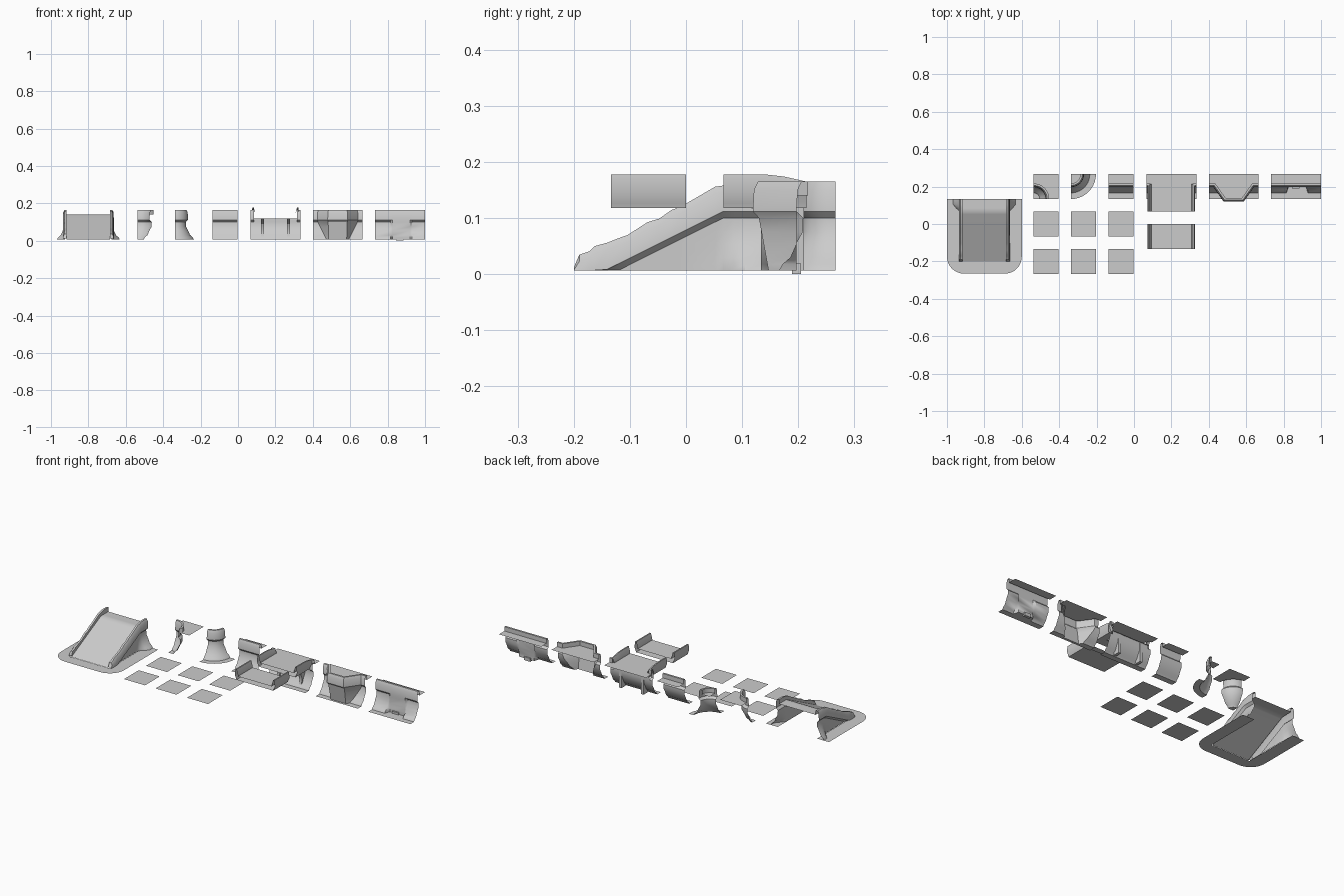
import bpy, math

if "Cube" in bpy.data.objects:
    bpy.data.objects.remove(bpy.data.objects["Cube"])

G, P = 0.007, 0.14          # ground level, upper floor level
T = 1 / 15                  # half of one tile
# wall section: (distance in front of wall line, height), ground -> upper floor
WALL = [(T, G), (.034, G), (.028, .018), (.014, .03), (.003, .055), (-.008, .075), (-.009, .10),
        (.003, .112), (.001, .15), (-.006, .165), (-.017, .165), (-.017, P), (-T, P)]


def mesh(name, verts, faces, smooth=True):
    me = bpy.data.meshes.new(name)
    me.from_pydata(verts, [], faces)
    me.validate()
    ob = bpy.data.objects.new(name, me)
    bpy.context.collection.objects.link(ob)
    if smooth:
        bpy.ops.object.select_all(action='DESELECT')
        ob.select_set(True)
        bpy.context.view_layer.objects.active = ob
        bpy.ops.object.shade_smooth_by_angle(angle=math.radians(32))
    return ob


def loft(name, rows, closed=False, flip=False):
    """Skin between rows of points."""
    n, m = len(rows), len(rows[0])
    faces = []
    for r in range(n if closed else n - 1):
        q = (r + 1) % n
        for c in range(m - 1):
            f = (r * m + c, r * m + c + 1, q * m + c + 1, q * m + c)
            faces.append(f[::-1] if flip else f)
    return mesh(name, [p for row in rows for p in row], faces)


def box(name, x0, x1, y0, y1, z0, z1):
    v = [(x, y, z) for x in (x0, x1) for y in (y0, y1) for z in (z0, z1)]
    f = [(0, 1, 3, 2), (4, 6, 7, 5), (0, 4, 5, 1), (2, 3, 7, 6), (0, 2, 6, 4), (1, 5, 7, 3)]
    return mesh(name, v, f, False)


def quad(name, x0, x1, y0, y1, z):
    return mesh(name, [(x0, y0, z), (x1, y0, z), (x1, y1, z), (x0, y1, z)], [(0, 1, 2, 3)], False)


def straight(name, x0, x1, section=WALL):
    return loft(name, [[(x, .2 - d, z) for x in (x0, x1)] for d, z in section])


# loose floor tiles
for i, x in enumerate((-.47, -.27, -.07)):
    for j, y in enumerate((0, -.2)):
        quad(f"floor_tile_{i}_{j}", x - T, x + T, y - T, y + T, G)

# straight wall
straight("straight_wall", -.07 - T, -.07 + T)

# outer corner: upper floor inside the arc
N = 10
cx, cy = -.27 - T, .2 + T
loft("outer_corner_wall", [[(cx + (T + d) * math.sin(a), cy - (T + d) * math.cos(a), z)
     for a in [k * math.pi / 2 / N for k in range(N + 1)]] for d, z in WALL])

# inner corner: ground inside the arc, upper floor fills the square tile
cx, cy = -.47 - T, .2 - T
rows = []
for i, (d, z) in enumerate(WALL):
    row = []
    for k in range(N + 1):
        a = k * math.pi / 2 / N
        s, c = math.sin(a), math.cos(a)
        r = T - d if i < len(WALL) - 1 else 2 * T / max(s, c)
        row.append((cx + r * s, cy + r * c, z))
    rows.append(row)
loft("inner_corner_wall", rows)

# wall with central buttress and drain
xs = [.733, .815, .825, .92, .93, 1.0]
rows = []
for i, (d, z) in enumerate(WALL):
    low = 0 < i < 7
    rows.append([(x, .2 - (.003 if low and k in (2, 3) else d), z) for k, x in enumerate(xs)])
loft("buttress_wall", rows)
box("drain_block", .845, .885, .189, .205, 0, .019)

# wall with projecting bay: tapered below the trim
B = .533


def bay_row(d, z, hw, hn, front):
    h = [-2 * T, -hw, -hn, hn, hw, 2 * T]
    y = [.2 - d, .2 - d, front, front, .2 - d, .2 - d]
    return [(B + a, b, z) for a, b in zip(h, y)]


rows = []
for i, (d, z) in enumerate(WALL):
    t = min(1, (z - G) / .093)                       # taper of the lower part
    if i == 0:
        row = bay_row(d, z, .075, .045, .2 - d)
    elif i < 7:
        row = bay_row(d, z, .06 + .046 * t, .048 + .003 * t, .147 - .017 * t)
    elif i < 12:
        row = bay_row(d, z, .107 + d * .5, .052 + d * .5, .122 - d)
    else:
        row = bay_row(d, z, .1, .045, .2 - d)
    rows.append(row)
loft("bay_wall", rows)

# bridge trough section, right half: (half width, height); None = rail top
HALF = [(.117, .118), (.119, .126), (.127, .145), (.123, None), (.116, None), (.108, .15), (.107, P)]


def trough(name, x, stations):
    sec = HALF + [(-h, z) for h, z in reversed(HALF)]
    return loft(name, [[(x + h, y, top if z is None else z) for y, top in stations]
                       for h, z in sec], closed=True)


trough("bridge_span", .2, [(-2 * T, .178), (0, .178)])
trough("bridge_landing", .2, [(T, .178), (.14, .178), (.175, .174), (.215, .165)])

# wall carrying the landing
straight("landing_wall_left", .2 - 2 * T, .085)
straight("landing_wall_right", .315, .2 + 2 * T)
straight("landing_wall_middle", .085, .315, WALL[:7] + [(-.009, .12)])
quad("landing_floor", .085, .315, .2, .2 + T, P)
for s in (-1, 1):                                    # curved brackets
    side = [(.21, G), (.172, G), (.18, .03), (.182, .06), (.17, .09), (.145, .108), (.11, .12), (.21, .12)]
    loft("bracket_" + ("left" if s < 0 else "right"),
         [[(.2 + s * .07 + w, y, z) for w in (-.008, .008)] for y, z in side], closed=True)
    x = .2 + s * .07
    for w in (-.008, .008):
        pts = [(x + w, y, z) for y, z in side]
        mesh("bracket_face", pts, [tuple(range(len(pts)))[::1 if w > 0 else -1]], False)

# ramp: stations of (y, parapet top)
R = -.8
TOPS = [(-.2, .012), (-.19, .035), (-.172, .041), (-.163, .05), (-.141, .056), (-.118, .065), (-.104, .07),
        (-.068, .093), (-.048, .099), (-.025, .115), (-.01, .12), (.052, .156), (T, .158), (.085, .164),
        (.105, .165), (2 * T, .165)]
for s in (-1, 1):
    rows = []
    for i, (d, z) in enumerate(WALL[1:]):
        row = []
        for y, top in TOPS:
            deck = min(P, G + (y + .2) / 2)
            h = deck - P
            trim = max(G, .10 + h)
            if i < 6:                                # lower wall with flared foot
                f = min(1, max(0, (y - .06) / .04))
                dd, zz = -.009 + (d + .009) * f, min(z, trim)
                if i == 5:
                    zz = trim
            elif i == 6:
                dd, zz = d, max(G, .112 + h)
            elif i == 7:
                dd, zz = d, max(G, top - .012)
            elif i in (8, 9):
                dd, zz = d, top
            else:
                dd, zz = (d if i == 10 else -2 * T), deck
            row.append((R + s * (2 * T + dd), y, zz))
        rows.append(row)
    loft("ramp_side_" + ("left" if s < 0 else "right"), rows, flip=s < 0)

# ramp ground apron with rounded front corners
rad = .09
arc = [k * math.pi / 16 for k in range(9)]
right = [(.2, 2 * T)] + [(.2 - rad + rad * math.cos(a), -.265 + rad - rad * math.sin(a)) for a in arc]
inner = [(.125, 2 * T), (.125, -.2)]
half = right + [(-x, y) for x, y in reversed(right)] + [(-x, y) for x, y in inner] \
    + list(reversed(inner))
mesh("ramp_apron", [(R + x, y, G - .001) for x, y in half], [tuple(reversed(range(len(half))))], False)
